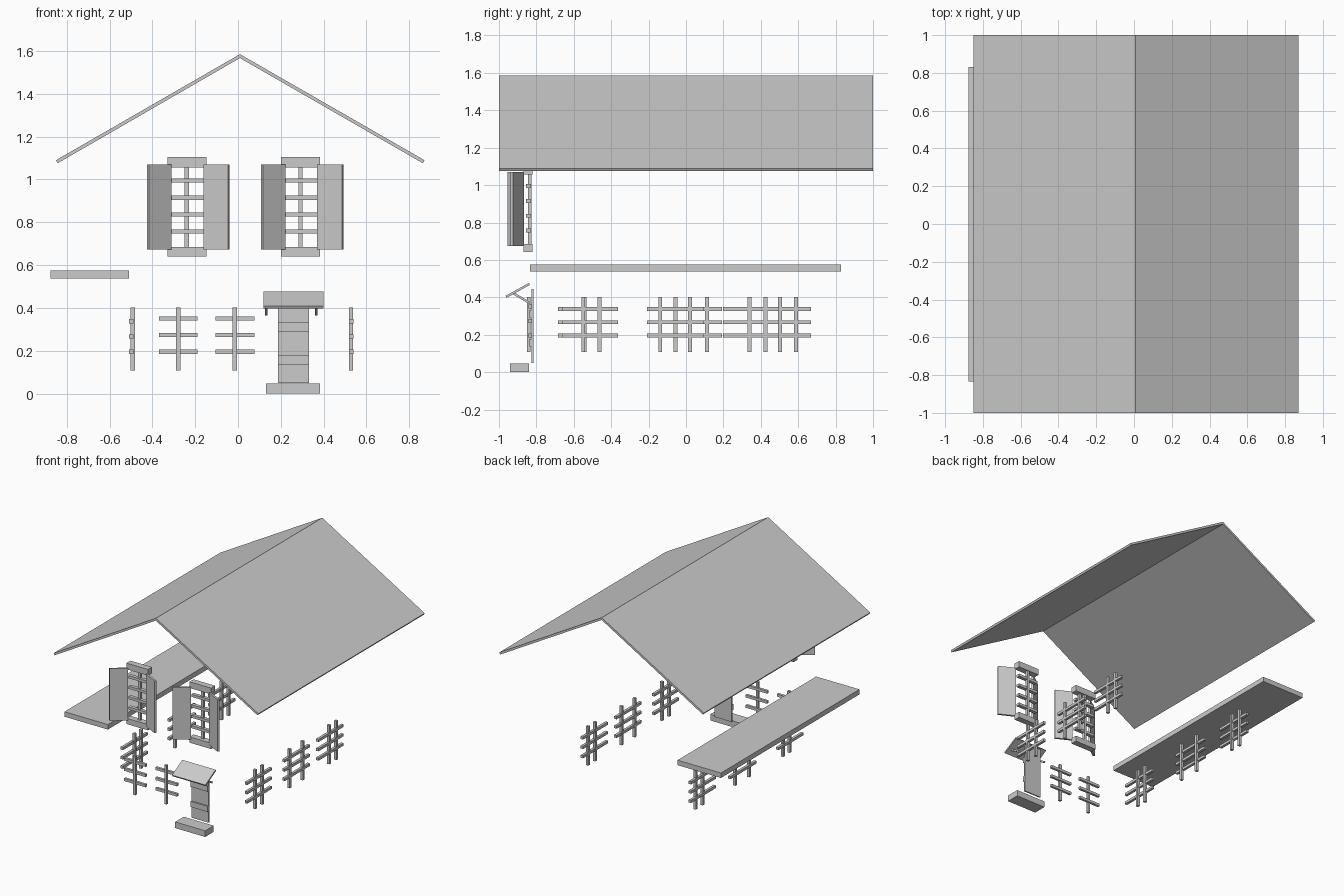
import bpy, math
from mathutils import Matrix, Vector


def mesh(name, verts, faces):
    me = bpy.data.meshes.new(name)
    me.from_pydata(verts, [], faces)
    ob = bpy.data.objects.new(name, me)
    bpy.context.collection.objects.link(ob)
    return ob


def box(name, x0, x1, y0, y1, z0, z1, pivot=None, axis='Z', angle=0):
    """Box from extents, optionally turned about a pivot."""
    vs = [Vector((x, y, z)) for x in (x0, x1) for y in (y0, y1) for z in (z0, z1)]
    if pivot:
        p = Vector(pivot)
        r = Matrix.Rotation(math.radians(angle), 3, axis)
        vs = [r @ (v - p) + p for v in vs]
    return mesh(name, vs, [(0, 1, 3, 2), (4, 6, 7, 5), (0, 4, 5, 1),
                           (2, 3, 7, 6), (0, 2, 6, 4), (1, 5, 7, 3)])


# Gable roof: folded sheet extruded along y
prof = [(-0.85, 1.09), (0.009, 1.585), (0.871, 1.09),
        (0.863, 1.076), (0.009, 1.567), (-0.842, 1.076)]
n = len(prof)
mesh("roof", [(x, y, z) for y in (-1, 1) for x, z in prof],
     [(0, 5, 4, 1), (1, 4, 3, 2), (6, 7, 10, 11), (7, 8, 9, 10)]
     + [(i, (i + 1) % n, (i + 1) % n + n, i + n) for i in range(n)])

# Long side shelf
box("side_ledge", -0.875, -0.51, -0.835, 0.83, 0.537, 0.575)

# Upper windows with open shutters
for cx in (-0.239, 0.292):
    box("upper_lintel", cx - .091, cx + .091, -.87, -.822, 1.057, 1.104)
    box("upper_sill", cx - .091, cx + .091, -.87, -.822, .641, .685)
    box("upper_mullion", cx - .01, cx + .01, -.845, -.825, .685, 1.057)
    for z in (.757, .836, .915, .995):
        box("upper_crossbar", cx - .085, cx + .085, -.855, -.828, z - .01, z + .01)
    hl, hr = cx - .08, cx + .085
    box("left_shutter", hl - .13, hl, -.88, -.865, .674, 1.07, (hl, -.865, 0), 'Z', 36)
    box("right_shutter", hr, hr + .13, -.88, -.865, .674, 1.07, (hr, -.865, 0), 'Z', -28)

# Lower front window lattices
for cx in (-0.279, -0.015):
    box("front_upright", cx - .01, cx + .01, -.85, -.832, .107, .403)
    for z in (.196, .274, .351):
        box("front_crossbar", cx - .091, cx + .091, -.842, -.823, z - .01, z + .01)

# Side window lattices: (y start, y end, upright positions)
right = [(-.66, -.363, (-.55, -.463)), (-.209, .093, (-.137, .021)), (.197, .497, (.34, .425))]
left = [(-.684, -.385, (-.542, -.463)), (-.12, .193, (-.056, .112)), (.366, .667, (.503, .588))]
for side, wins, xv, xh in (("right", right, .528, .529), ("left", left, -.491, -.499)):
    for a, b, ups in wins:
        for y in ups:
            box(side + "_upright", xv - .01, xv + .01, y - .01, y + .01, .107, .403)
        for z in (.196, .267, .338):
            box(side + "_crossbar", xh - .01, xh + .01, a, b, z - .01, z + .01)

# Door, battens, step
box("door", .187, .332, -.826, -.816, .05, .444)
for z in (.157, .311):
    box("door_batten", .187, .332, -.838, -.826, z - .021, z + .021)
box("door_step", .131, .384, -.942, -.84, .0, .047)

# Sloped canopy on two diagonal brackets
box("canopy", .12, .40, -.982, -.84, .465, .477, (0, -.84, .477), 'X', 29)
for x in (.132, .366):
    box("canopy_bracket", x - .006, x + .006, -.94, -.84, .365, .377, (0, -.84, .365), 'X', -31)
